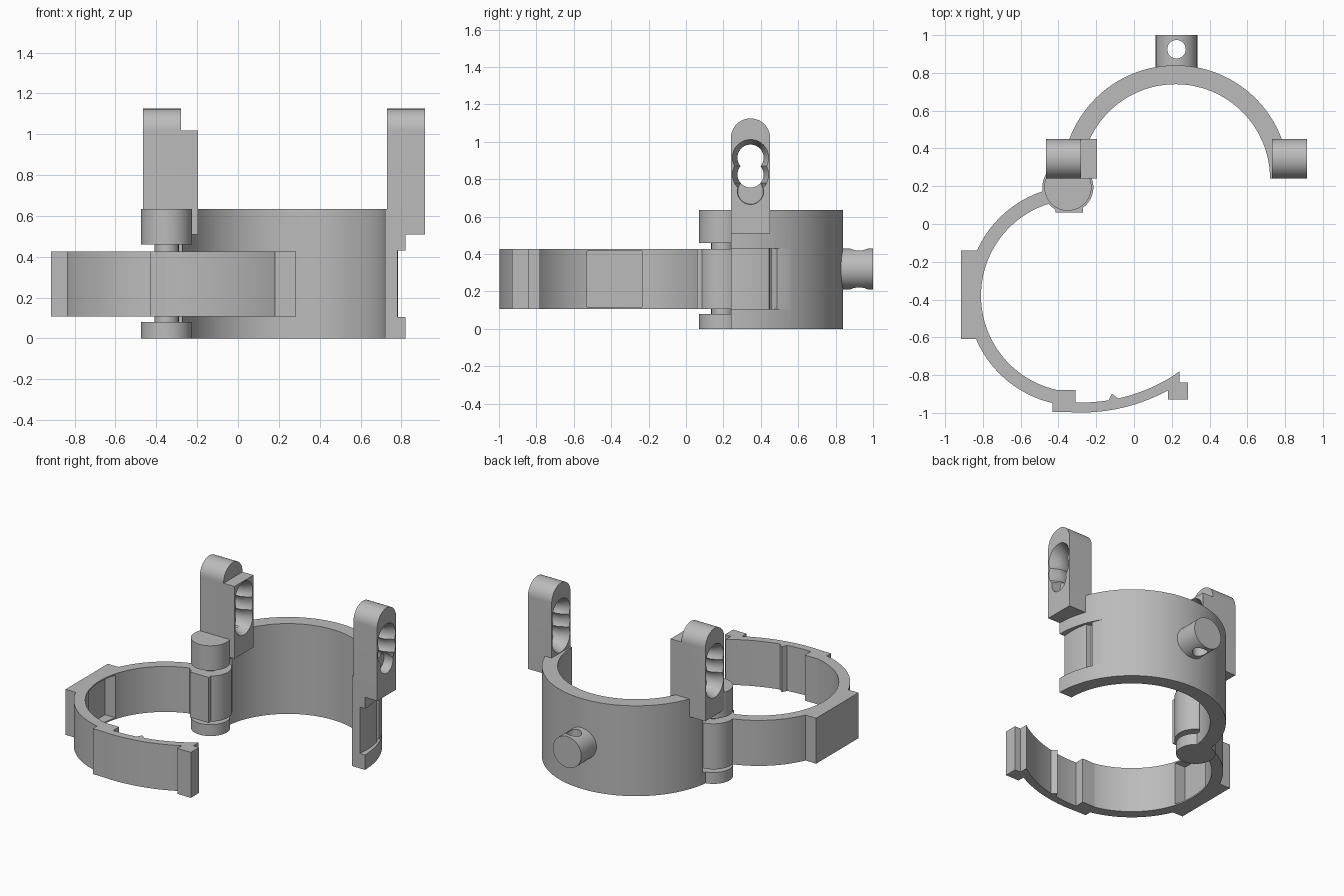
import bpy, bmesh
from math import sin, cos, pi, radians
from mathutils import Matrix, Vector

old = bpy.data.objects.get("Cube")
if old:
    bpy.data.objects.remove(old, do_unlink=True)

grey = bpy.data.materials.new("plain_grey")
grey.use_nodes = True
grey.diffuse_color = (0.5, 0.5, 0.5, 1)
grey.node_tree.nodes["Principled BSDF"].inputs["Base Color"].default_value = (0.5, 0.5, 0.5, 1)

RING = (0.22, 0.24)      # fixed half ring centre
ARM = (-0.3, -0.38)      # swinging arm centre
TAIL = (-0.28, -0.035)   # flatter tail arc centre
HINGE = (-0.35, 0.195)
AXES = {"z": Matrix(), "x": Matrix.Rotation(pi / 2, 4, "Y"), "y": Matrix.Rotation(-pi / 2, 4, "X")}


def add(name, bm):
    bmesh.ops.recalc_face_normals(bm, faces=bm.faces)
    me = bpy.data.meshes.new(name)
    bm.to_mesh(me)
    bm.free()
    me.materials.append(grey)
    ob = bpy.data.objects.new(name, me)
    bpy.context.collection.objects.link(ob)
    return ob


def arc(c, r, a0, a1, n=48):
    angles = [radians(a0 + (a1 - a0) * i / n) for i in range(n + 1)]
    return [(c[0] + r * cos(a), c[1] + r * sin(a)) for a in angles]


def prism(name, pts, z0, z1):
    bm = bmesh.new()
    face = bm.faces.new([bm.verts.new((x, y, z0)) for x, y in pts])
    out = bmesh.ops.extrude_face_region(bm, geom=[face])
    bmesh.ops.translate(bm, vec=(0, 0, z1 - z0),
                        verts=[v for v in out["geom"] if isinstance(v, bmesh.types.BMVert)])
    return add(name, bm)


def box(name, x0, x1, y0, y1, z0, z1):
    return prism(name, [(x0, y0), (x1, y0), (x1, y1), (x0, y1)], z0, z1)


def tube(name, centre, r, depth, axis="z", r2=None):
    bm = bmesh.new()
    bmesh.ops.create_cone(bm, cap_ends=True, segments=48, radius1=r,
                          radius2=r if r2 is None else r2, depth=depth,
                          matrix=Matrix.Translation(Vector(centre)) @ AXES[axis])
    return add(name, bm)


def drum(name, r, z0, z1):
    return tube(name, (*HINGE, (z0 + z1) / 2), r, z1 - z0)


def combine(ob, tools, operation="DIFFERENCE"):
    for tool in tools:
        mod = ob.modifiers.new("cut", "BOOLEAN")
        mod.operation, mod.solver, mod.object = operation, "EXACT", tool
        bpy.context.view_layer.objects.active = ob
        bpy.ops.object.modifier_apply(modifier=mod.name)
        bpy.data.objects.remove(tool, do_unlink=True)
    return ob


# Fixed half ring, cut for the hinge barrel and for the catch
ring = prism("half_ring", arc(RING, 0.6, 0, 180, 72) + arc(RING, 0.5, 180, 0, 72), 0, 0.635)
recess = [(RING[0] + (0.56 + 0.04 * i / 16) * cos(radians(2 * i)),
           RING[1] + (0.56 + 0.04 * i / 16) * sin(radians(2 * i))) for i in range(17)]
recess = [(0.78, 0.2)] + recess + [(0.9, 0.6), (0.9, 0.2)]
groove = arc(RING, 0.62, 19, 26, 2) + arc(RING, 0.555, 23, 22, 1)
combine(ring, [drum("barrel_clearance", 0.15, 0.08, 0.46),
               prism("catch_recess", recess, 0.105, 0.43),
               prism("catch_groove", groove, 0.105, 0.43)])


# Upright posts with a three-lobed slot, flared on both faces
def post(name, x0, x1, y0=0.24, y1=0.45, z0=0.51, z_mid=1.02):
    ym, r = (y0 + y1) / 2, (y1 - y0) / 2
    bm = bmesh.new()
    profile = [(y0, z0), (y1, z0)] + arc((ym, z_mid), r, 0, 180, 32)
    face = bm.faces.new([bm.verts.new((x0, y, z)) for y, z in profile])
    out = bmesh.ops.extrude_face_region(bm, geom=[face])
    bmesh.ops.translate(bm, vec=(x1 - x0, 0, 0),
                        verts=[v for v in out["geom"] if isinstance(v, bmesh.types.BMVert)])
    return add(name, bm)


def slot(ob, x0, x1):
    flare = 0.07
    tools = []
    for z in (0.735, 0.825, 0.915):
        tools.append(tube("slot_hole", ((x0 + x1) / 2, 0.345, z), 0.07, x1 - x0 + 0.1, "x"))
        tools.append(tube("slot_flare", (x0 + flare / 2 - 0.002, 0.345, z), 0.098, flare, "x", 0.068))
        tools.append(tube("slot_flare", (x1 - flare / 2 + 0.002, 0.345, z), 0.068, flare, "x", 0.098))
    combine(ob, tools)


left_post = post("left_post", 0.73, 0.915)
slot(left_post, 0.73, 0.915)
right_post = post("right_post", -0.465, -0.28)
combine(right_post, [box("post_step", -0.3, -0.195, 0.24, 0.45, 0.51, 1.018)], "UNION")
slot(right_post, -0.465, -0.195)

# Hinge
drum("upper_knuckle", 0.125, 0.46, 0.635)
drum("lower_knuckle", 0.125, 0, 0.08)
drum("hinge_pin", 0.06, 0.04, 0.5)
drum("arm_barrel", 0.135, 0.107, 0.427)
box("barrel_flat", -0.415, -0.27, 0.06, 0.18, 0.107, 0.427)

# Swinging arm: round part, outer pad with pocket, flatter tail and latch
Z = (0.107, 0.427)
arm = prism("swing_arm", arc(ARM, 0.583, 98, 262, 64) + arc(ARM, 0.51, 262, 98, 64), *Z)
pad = [(-0.915, -0.61), (-0.915, -0.14), (-0.83, -0.14)]
pad += arc(ARM, 0.512, 155, 204, 24) + [(-0.83, -0.61)]
combine(arm, [prism("arm_pad", pad, *Z)], "UNION")
combine(arm, [box("pad_pocket", -0.87, -0.7, -0.53, -0.235, 0.117, 0.417)])
box("tail_joint", -0.432, -0.31, -0.995, -0.878, *Z)
tip = [(0.18, -0.93), (0.285, -0.93), (0.285, -0.84), (0.24, -0.84), (0.24, -0.78)]
prism("arm_tail", arc(TAIL, 0.963, 266, 298.5, 32) + tip + arc(TAIL, 0.91, 303, 266, 32), *Z)
prism("latch_nub", [(-0.14, -0.945), (-0.117, -0.898), (-0.085, -0.922), (-0.09, -0.945)], *Z)

# Rear knob with a cross hole
knob = tube("rear_knob", (0.225, 0.895, 0.32), 0.11, 0.21, "y")
combine(knob, [tube("knob_hole", (0.225, 0.925, 0.32), 0.049, 0.4)])

# Smooth curved walls, keep crisp edges
bpy.ops.object.select_all(action="DESELECT")
for ob in bpy.context.collection.objects:
    if ob.type == "MESH" and grey.name in ob.data.materials:
        ob.select_set(True)
        bpy.context.view_layer.objects.active = ob
bpy.ops.object.shade_smooth_by_angle(angle=radians(30))
